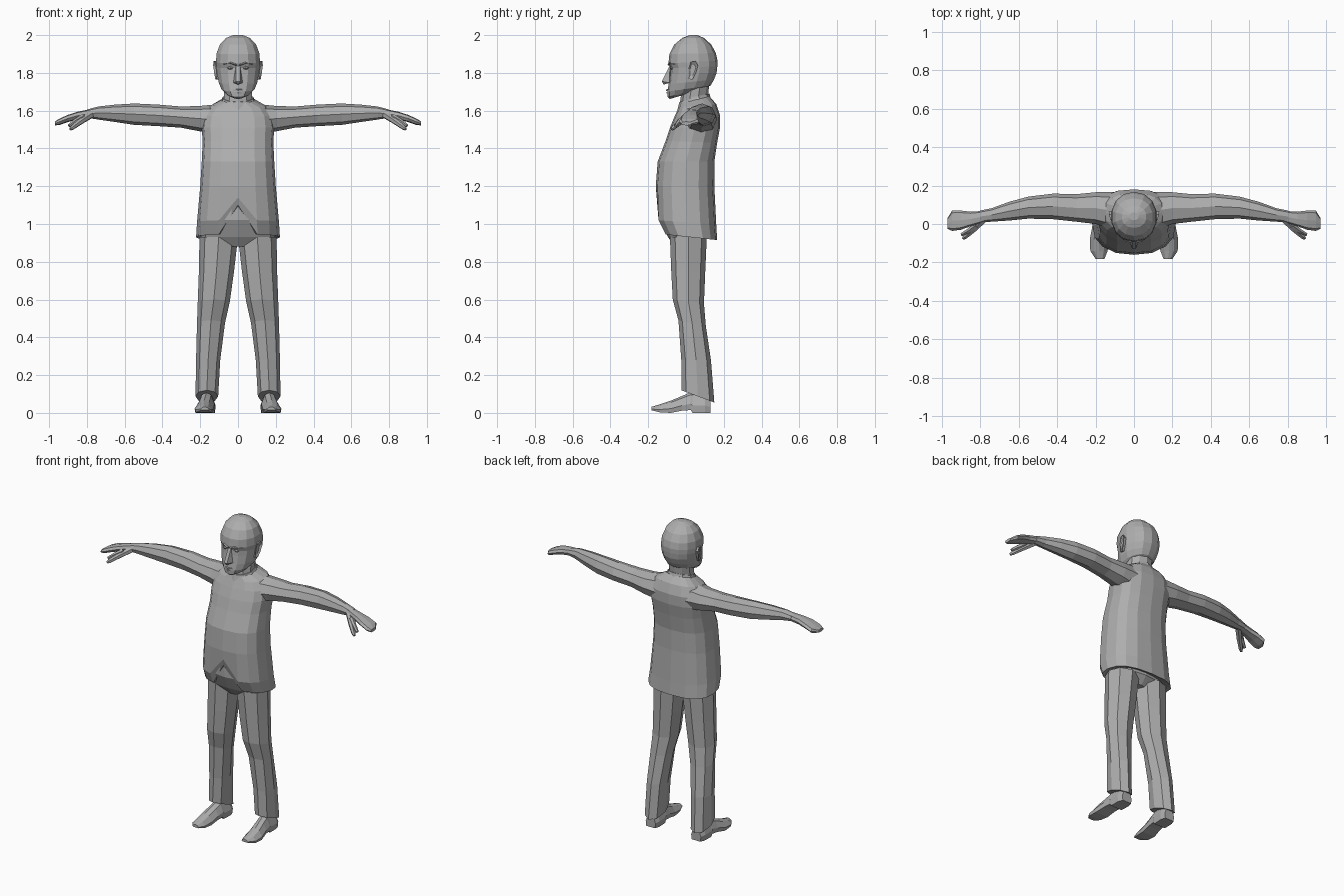
import bpy, bmesh, math
from mathutils import Vector

grey = bpy.data.materials.new("plain grey")
grey.diffuse_color = (0.42, 0.42, 0.42, 1)


def make(name, verts, faces, mirror=False):
    me = bpy.data.meshes.new(name)
    me.from_pydata(verts, [], faces)
    bm = bmesh.new()
    bm.from_mesh(me)
    bmesh.ops.recalc_face_normals(bm, faces=bm.faces)
    bm.to_mesh(me)
    bm.free()
    me.materials.append(grey)
    ob = bpy.data.objects.new(name, me)
    bpy.context.collection.objects.link(ob)
    if mirror:
        mod = ob.modifiers.new("mirror", 'MIRROR')
        mod.use_mirror_merge = False
    return ob


def unit(n, e, start=-math.pi / 2):
    """Superellipse outline, first point at the front."""
    pw = lambda v: math.copysign(abs(v) ** (2 / e), v) if abs(v) > 1e-6 else 0
    return [(pw(math.cos(start + 2 * math.pi * i / n)),
             pw(math.sin(start + 2 * math.pi * i / n))) for i in range(n)]


def loft(name, rings, mirror=False, cap0=None):
    n = len(rings[0])
    verts = [v for r in rings for v in r]
    faces = [(a * n + i, a * n + (i + 1) % n, (a + 1) * n + (i + 1) % n, (a + 1) * n + i)
             for a in range(len(rings) - 1) for i in range(n)]
    if cap0:
        verts.append(cap0)
        faces += [(len(verts) - 1, (i + 1) % n, i) for i in range(n)]
    else:
        faces.append(tuple(range(n)))
    faces.append(tuple(range((len(rings) - 1) * n, len(rings) * n)))
    return make(name, verts, faces, mirror)


def upright(x, hw, yf, zf, yb, zb, n=12, e=2.3):
    """Ring running from a front point to a back point, so it may tilt."""
    return [(x + hw * u, (yf + yb) / 2 + v * (yb - yf) / 2, (zf + zb) / 2 + v * (zb - zf) / 2)
            for u, v in unit(n, e)]


def sideways(x, yf, yb, zb, zt, n=8, e=2.2):
    """Ring facing along x, for arms and hands."""
    return [(x, (yf + yb) / 2 + u * (yb - yf) / 2, (zb + zt) / 2 + v * (zt - zb) / 2)
            for u, v in unit(n, e)]


def spike(name, pts, radii, n=6):
    """Tapered tube along a path, for fingers."""
    rings = []
    for i, (p, r) in enumerate(zip(pts, radii)):
        d = Vector(pts[min(i + 1, len(pts) - 1)]) - Vector(pts[max(i - 1, 0)])
        a = d.cross((0, 0, 1)).normalized()
        b = a.cross(d).normalized()
        rings.append([tuple(Vector(p) + a * r * u + b * r * v) for u, v in unit(n, 2)])
    return loft(name, rings, True)


# Jacket, with front edges cut away below the button
jacket = [upright(0, *r, n=16, e=2.5) for r in (
    (0.222, -0.115, 0.945, 0.165, 0.915), (0.217, -0.155, 1.02, 0.160, 1.0),
    (0.200, -0.160, 1.20, 0.150, 1.20), (0.192, -0.150, 1.33, 0.150, 1.33),
    (0.187, -0.108, 1.44, 0.165, 1.43), (0.192, -0.085, 1.51, 0.180, 1.51),
    (0.185, -0.060, 1.57, 0.180, 1.575), (0.150, -0.040, 1.615, 0.160, 1.635),
    (0.085, -0.030, 1.64, 0.125, 1.675))]
for ring, lift in ((jacket[0], 1.10), (jacket[1], 1.14)):
    ring[0] = (0, -0.152, lift)
loft("jacket", jacket, cap0=(0, 0.03, 0.99))

# Hips inside the jacket
loft("trouser_hips", [upright(0, *r) for r in (
    (0.05, -0.06, 0.88, 0.07, 0.88), (0.195, -0.095, 0.93, 0.11, 0.93),
    (0.195, -0.140, 1.02, 0.12, 1.02), (0.170, -0.145, 1.15, 0.12, 1.15))])

# Trouser legs, creased front and back
loft("trouser_leg", [upright(*r, n=8, e=2.1) for r in (
    (0.165, 0.060, -0.025, 0.120, 0.150, 0.055), (0.158, 0.064, -0.025, 0.28, 0.132, 0.28),
    (0.143, 0.074, -0.040, 0.49, 0.105, 0.46), (0.128, 0.085, -0.070, 0.60, 0.095, 0.58),
    (0.114, 0.093, -0.078, 0.75, 0.102, 0.75), (0.102, 0.102, -0.085, 0.93, 0.11, 0.93))], True)


# Shoes: rings run heel to toe
def shoe_ring(y, x, hw, z0, z1):
    return [(x + hw * a, y, z0 + (z1 - z0) * b) for a, b in
            ((-0.9, 0), (0.9, 0), (1, 0.35), (0.55, 0.85), (0, 1), (-0.55, 0.85), (-1, 0.35))]


loft("shoe", [shoe_ring(*r) for r in (
    (0.13, 0.163, 0.035, 0, 0.09), (0.10, 0.164, 0.046, 0, 0.11), (0.035, 0.166, 0.045, 0, 0.11),
    (0.025, 0.167, 0.044, 0.015, 0.11), (-0.02, 0.172, 0.046, 0.012, 0.09),
    (-0.08, 0.180, 0.050, 0, 0.065), (-0.14, 0.182, 0.045, 0.003, 0.045),
    (-0.183, 0.176, 0.022, 0.014, 0.032))], True)

# Sleeves and arms
loft("arm", [sideways(*r) for r in (
    (0.10, -0.03, 0.165, 1.47, 1.635), (0.20, 0.0, 0.165, 1.49, 1.625),
    (0.30, 0.012, 0.155, 1.51, 1.622), (0.42, 0.025, 0.158, 1.518, 1.632),
    (0.55, 0.028, 0.142, 1.525, 1.638), (0.65, 0.018, 0.115, 1.54, 1.632),
    (0.74, 0.012, 0.082, 1.553, 1.622), (0.80, 0.008, 0.070, 1.562, 1.606))], True)

# Hand with grouped fingers, index finger and thumb
loft("hand", [sideways(*r, e=2.8) for r in (
    (0.78, 0.010, 0.068, 1.564, 1.608), (0.85, -0.012, 0.064, 1.552, 1.594),
    (0.90, -0.030, 0.070, 1.540, 1.578), (0.945, -0.036, 0.070, 1.524, 1.558),
    (0.970, -0.025, 0.030, 1.522, 1.542))], True)
spike("thumb", [(0.78, 0.025, 1.578), (0.83, -0.025, 1.545), (0.875, -0.065, 1.512),
                (0.888, -0.075, 1.502)], [0.020, 0.017, 0.013, 0.008])
spike("index_finger", [(0.82, -0.005, 1.568), (0.86, -0.035, 1.545), (0.895, -0.055, 1.520)],
      [0.016, 0.013, 0.009])

# Neck and shirt collar
loft("neck", [upright(0, *r, n=10, e=2) for r in (
    (0.085, -0.035, 1.60, 0.130, 1.63), (0.078, -0.030, 1.66, 0.118, 1.69),
    (0.080, -0.020, 1.71, 0.125, 1.76))])
loft("collar", [upright(0, *r, n=10, e=2) for r in (
    (0.105, -0.045, 1.605, 0.140, 1.64), (0.084, -0.035, 1.645, 0.124, 1.69))])

# Head: chin to crown, with rings tilted along the jaw
loft("head", [upright(0, *r, n=14, e=2.15) for r in (
    (0.038, -0.085, 1.662, 0.06, 1.705), (0.066, -0.097, 1.672, 0.105, 1.718),
    (0.090, -0.098, 1.700, 0.132, 1.735), (0.105, -0.092, 1.740, 0.148, 1.765),
    (0.113, -0.085, 1.795, 0.162, 1.800), (0.117, -0.083, 1.825, 0.166, 1.835),
    (0.119, -0.093, 1.850, 0.167, 1.865), (0.116, -0.088, 1.900, 0.158, 1.905),
    (0.098, -0.062, 1.950, 0.134, 1.950), (0.065, -0.020, 1.985, 0.095, 1.985),
    (0.025, 0.020, 2.0, 0.060, 2.0))])

# Nose wedge
make("nose", [(-0.010, -0.085, 1.84), (0.010, -0.085, 1.84), (-0.010, -0.128, 1.755),
              (0.010, -0.128, 1.755), (-0.025, -0.088, 1.748), (0.025, -0.088, 1.748),
              (0, -0.118, 1.738), (0, -0.07, 1.75)],
     [(0, 1, 3, 2), (0, 2, 4), (1, 5, 3), (2, 3, 6), (2, 6, 4), (3, 5, 6),
      (4, 6, 5), (4, 5, 7), (0, 4, 7), (1, 7, 5), (0, 7, 1)])

# Lips and brows
for name, z, y, hw, h in (("upper_lip", 1.712, -0.106, 0.032, 0.007),
                          ("lower_lip", 1.698, -0.104, 0.026, 0.007)):
    loft(name, [[(x, -0.075 + (y + 0.075) * s, z - h), (x, y * s - 0.075 * (1 - s), z),
                 (x, -0.075, z + h)] for x, s in ((-hw, 0.4), (0, 1), (hw, 0.4))])
loft("brow", [[(x, y + 0.02, z - 0.008), (x, y, z), (x, y + 0.02, z + 0.014)] for x, y, z in
              ((0.008, -0.099, 1.842), (0.040, -0.092, 1.852), (0.078, -0.064, 1.846))], True)

# Eyes
loft("eye", [upright(0.040, w, y, z, -0.05, z, n=8, e=2) for w, y, z in
             ((0.012, -0.078, 1.818), (0.018, -0.085, 1.827), (0.012, -0.078, 1.836))], True)

# Ears, leaning outward towards the back
ear = ((0.012, 1.768), (0.035, 1.765), (0.052, 1.80), (0.064, 1.84),
       (0.050, 1.862), (0.025, 1.858), (0.014, 1.82))
loft("ear", [[(0.100, y, z) for y, z in ear],
             [(0.114 + (y - 0.012) * 0.25 + (z - 1.765) * 0.06, y, z) for y, z in ear],
             [(0.112 + (y - 0.012) * 0.1, 0.035 + (y - 0.035) * 0.6, 1.815 + (z - 1.815) * 0.6)
              for y, z in ear]], True)
